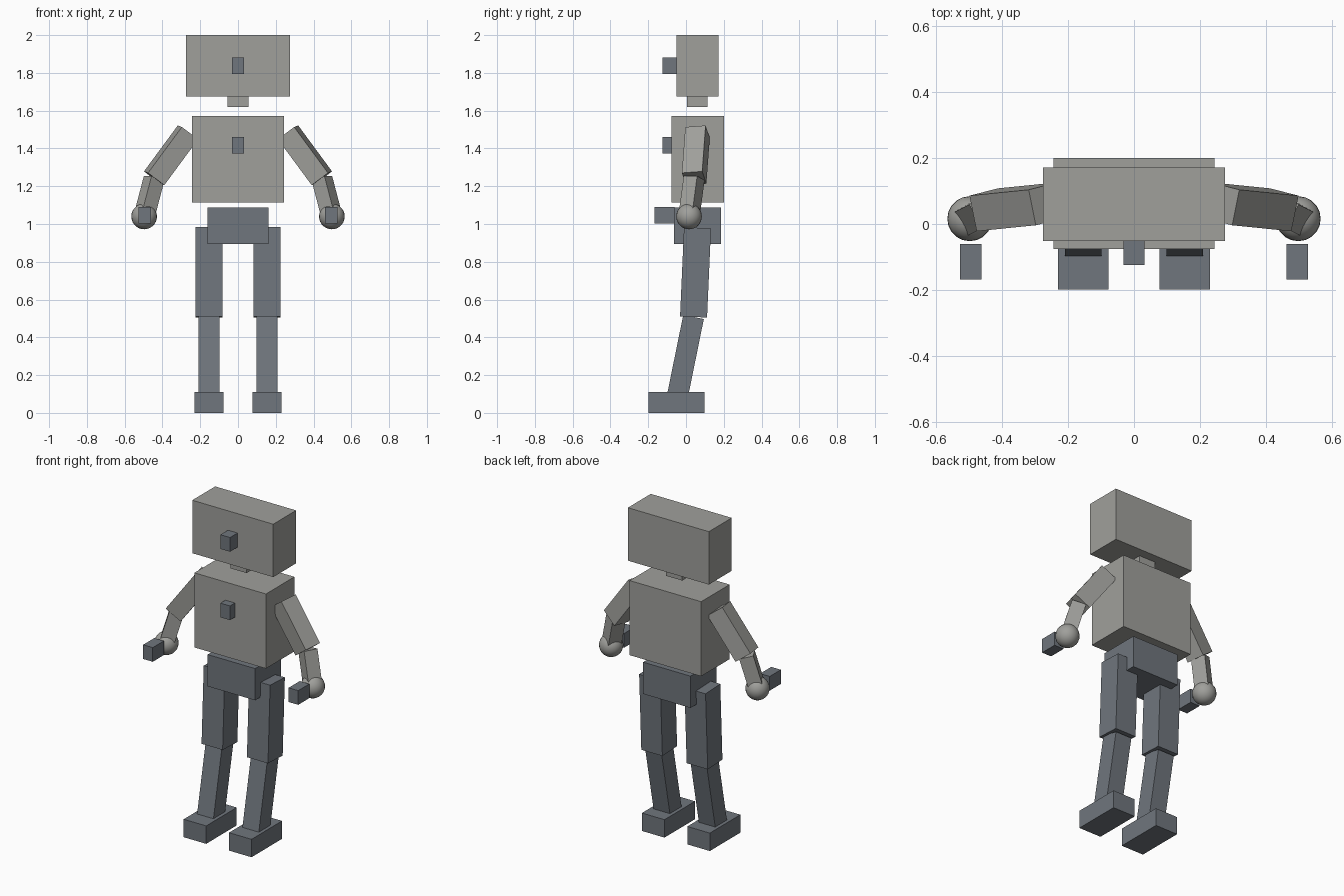
import bpy
from mathutils import Matrix, Vector

cube = bpy.data.objects.get("Cube")
if cube:
    bpy.data.objects.remove(cube, do_unlink=True)


def material(name, rgb):
    m = bpy.data.materials.new(name)
    m.use_nodes = True
    m.diffuse_color = (*rgb, 1)
    m.node_tree.nodes["Principled BSDF"].inputs["Base Color"].default_value = (*rgb, 1)
    return m


LIGHT = material("warm grey", (0.35, 0.35, 0.33))
DARK = material("slate grey", (0.16, 0.18, 0.205))


def box(name, mat, center, size, axes=Matrix.Identity(3)):
    """Box of a given size, oriented by a rotation matrix."""
    bpy.ops.mesh.primitive_cube_add(size=1)
    ob = bpy.context.object
    ob.name = name
    ob.data.transform(axes.to_4x4() @ Matrix.Diagonal((*size, 1)))
    ob.location = center
    ob.data.materials.append(mat)
    return ob


def limb(name, mat, start, end, width, back):
    """Square bar between two joints; 'back' sets its twist."""
    start, end = Vector(start), Vector(end)
    d = (end - start).normalized()
    back = Vector(back)
    w = (back - d * back.dot(d)).normalized()
    axes = Matrix((w.cross(d), w, d)).transposed()
    return box(name, mat, (start + end) / 2, (width, width, (end - start).length), axes)


# Head, neck and body blocks
box("head", LIGHT, (0, 0.06, 1.838), (0.55, 0.222, 0.325))
box("neck", LIGHT, (0, 0.06, 1.65), (0.11, 0.11, 0.06))
box("torso", LIGHT, (0, 0.062, 1.344), (0.486, 0.276, 0.458))
box("pelvis", DARK, (0, 0.061, 0.991), (0.322, 0.25, 0.195))

# Marker blocks on the face and chest
KNOB = (0.065, 0.108, 0.087)
box("face_block", DARK, (0, -0.07, 1.838), KNOB)
box("chest_block", DARK, (0, -0.07, 1.418), KNOB)

# Arms and legs on both sides
for side, s in (("left", 1), ("right", -1)):
    shoulder, elbow = (s * 0.265, 0.061, 1.485), (s * 0.444, 0.043, 1.242)
    wrist = (s * 0.497, 0.016, 1.04)
    limb(side + "_upper_arm", LIGHT, shoulder, elbow, 0.11, (s * 0.2, 0.98, 0.07))
    limb(side + "_forearm", LIGHT, elbow, wrist, 0.082, (s * 0.5, 0.87, 0))

    bpy.ops.mesh.primitive_uv_sphere_add(segments=20, ring_count=14, radius=0.068, location=wrist)
    hand = bpy.context.object
    hand.name = side + "_hand"
    hand.data.materials.append(LIGHT)
    bpy.ops.object.shade_smooth()
    box(side + "_hand_block", DARK, (s * 0.494, -0.114, 1.047), KNOB)

    hip, knee = (s * 0.154, 0.061, 0.98), (s * 0.154, 0.04, 0.508)
    ankle = (s * 0.154, -0.045, 0.09)
    limb(side + "_thigh", DARK, hip, knee, 0.143, (0, 1, 0))
    limb(side + "_shin", DARK, knee, ankle, 0.111, (0, 1, 0))
    box(side + "_foot", DARK, (s * 0.154, -0.05, 0.055), (0.153, 0.296, 0.11))
